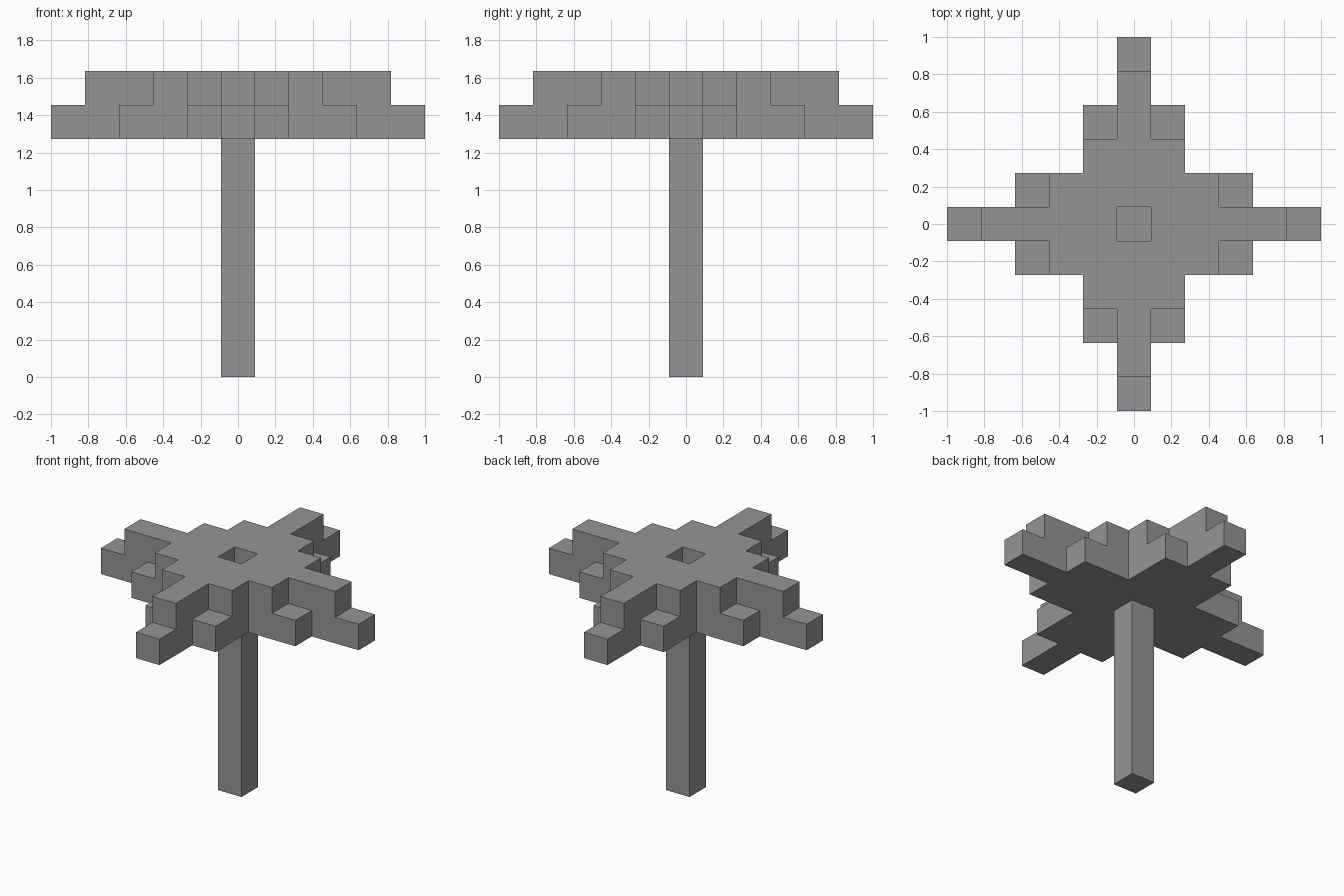
import bpy, bmesh, math
from mathutils import Vector

cube = bpy.data.objects.get("Cube")
if cube:
    bpy.data.objects.remove(cube, do_unlink=True)

UNIT = 2 / 11          # edge of one block
TRUNK_HEIGHT = 7       # blocks below the canopy

grey = bpy.data.materials.new("plain grey")
grey.use_nodes = True
colour = (0.3, 0.3, 0.3, 1)
grey.diffuse_color = colour
grey.node_tree.nodes["Principled BSDF"].inputs["Base Color"].default_value = colour


def canopy_layer(level, arm, shoulder):
    """Star of blocks: a thin cross of length arm over a wider cross of length shoulder."""
    cells = set()
    for x in range(-arm, arm + 1):
        for y in range(-arm, arm + 1):
            near, far = sorted((abs(x), abs(y)))
            if near == 0 or (near == 1 and far <= shoulder):
                cells.add((x, y, level))
    return cells


def block_shell(name, cells, solid):
    """Outer skin of the blocks, leaving out faces hidden by any solid block."""
    bm = bmesh.new()
    for cell in cells:
        for axis in range(3):
            for sign in (-1, 1):
                step = [0, 0, 0]
                step[axis] = sign
                if tuple(c + s for c, s in zip(cell, step)) in solid:
                    continue
                normal = Vector(step)
                u = Vector([float(i == (axis + 1) % 3) for i in range(3)])
                v = normal.cross(u)
                middle = Vector(cell) + Vector((0, 0, 0.5)) + normal / 2
                corners = [middle + (a * u + b * v) / 2
                           for a, b in ((-1, -1), (1, -1), (1, 1), (-1, 1))]
                bm.faces.new([bm.verts.new(c * UNIT) for c in corners])
    bmesh.ops.remove_doubles(bm, verts=bm.verts[:], dist=UNIT / 100)
    # Merge coplanar squares into clean flat faces
    bmesh.ops.dissolve_limit(bm, angle_limit=math.radians(1),
                             verts=bm.verts[:], edges=bm.edges[:])
    mesh = bpy.data.meshes.new(name)
    bm.to_mesh(mesh)
    bm.free()
    mesh.materials.append(grey)
    obj = bpy.data.objects.new(name, mesh)
    bpy.context.collection.objects.link(obj)
    return obj


# Square trunk
trunk = {(0, 0, z) for z in range(TRUNK_HEIGHT)}

# Two stepped canopy layers, the upper one open in the middle
canopy = canopy_layer(TRUNK_HEIGHT, 5, 3) | canopy_layer(TRUNK_HEIGHT + 1, 4, 2)
canopy.discard((0, 0, TRUNK_HEIGHT + 1))

block_shell("trunk", trunk, trunk | canopy)
block_shell("canopy", canopy, trunk | canopy)
